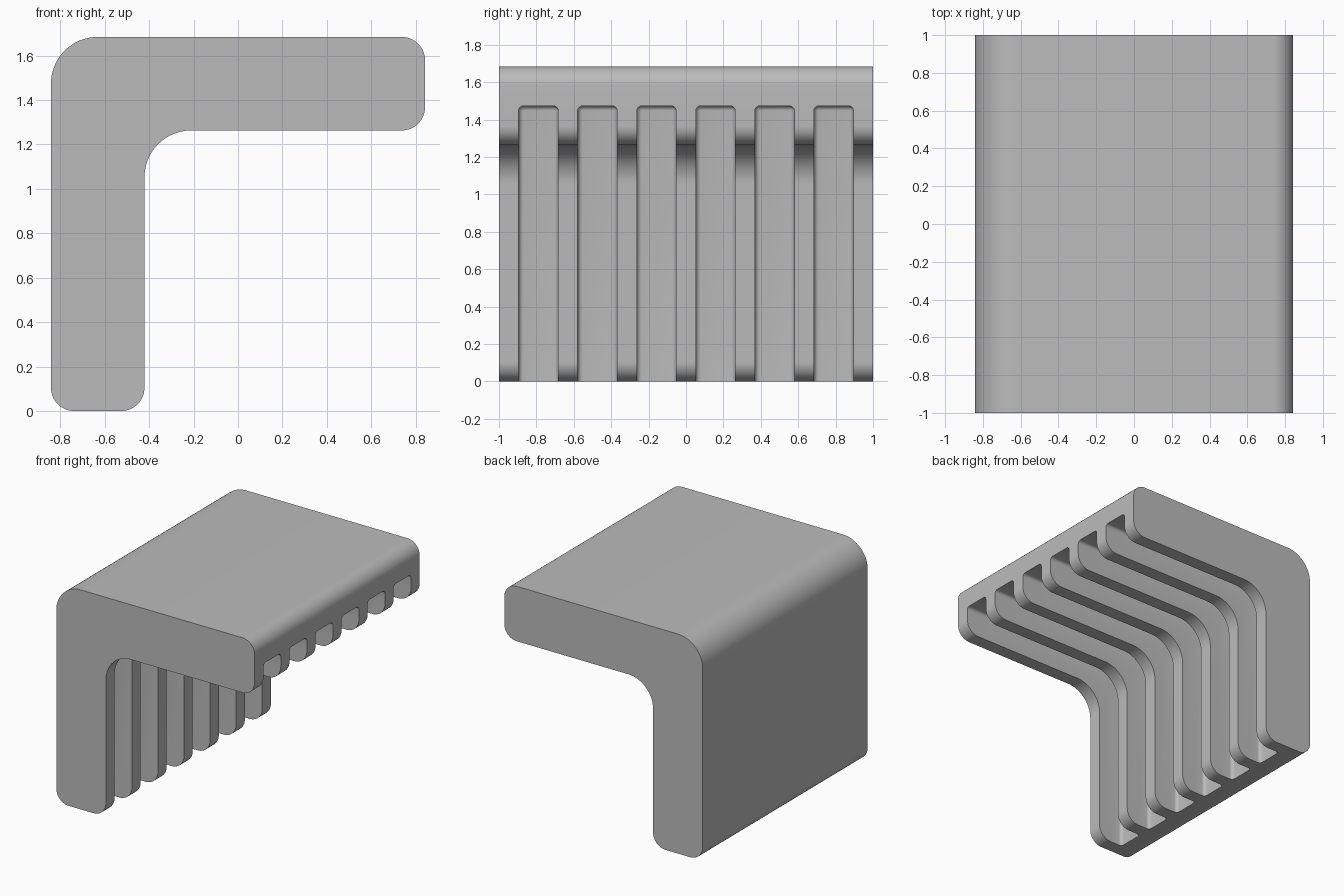
import bpy, bmesh
from math import sin, cos, radians
from mathutils import Matrix

if "Cube" in bpy.data.objects:
    bpy.data.objects.remove(bpy.data.objects["Cube"])

U = 2 / 19            # module: 7 ribs of 1 unit, 6 grooves of 2 units


def arc(cx, cz, r, a0, a1, n=16):
    """Points along a corner arc in the xz plane, in module units."""
    return [((cx + r * cos(radians(a0 + (a1 - a0) * i / n))) * U,
             (cz + r * sin(radians(a0 + (a1 - a0) * i / n))) * U)
            for i in range(n + 1)]


def make_object(name, bm):
    bmesh.ops.recalc_face_normals(bm, faces=bm.faces)
    mesh = bpy.data.meshes.new(name)
    bm.to_mesh(mesh)
    bm.free()
    obj = bpy.data.objects.new(name, mesh)
    bpy.context.collection.objects.link(obj)
    return obj


# Rounded L-shaped profile, extruded along y
profile = (arc(-7, 1, 1, 180, 270) + arc(-5, 1, 1, 270, 360)
           + arc(-2, 10, 2, 180, 90)
           + arc(7, 13, 1, -90, 0) + arc(7, 15, 1, 0, 90)
           + arc(-6, 14, 2, 90, 180))
bm = bmesh.new()
face = bm.faces.new([bm.verts.new((x, -1, z)) for x, z in profile])
side = bmesh.ops.extrude_face_region(bm, geom=[face])["geom"]
bmesh.ops.translate(bm, vec=(0, 2, 0),
                    verts=[v for v in side if isinstance(v, bmesh.types.BMVert)])
bracket = make_object("ribbed_bracket", bm)

# Mid-grey material
grey = bpy.data.materials.new("mid_grey")
grey.diffuse_color = (0.5, 0.5, 0.5, 1)
grey.use_nodes = True
grey.node_tree.nodes["Principled BSDF"].inputs["Base Color"].default_value = grey.diffuse_color
bracket.data.materials.append(grey)

# Six soft-edged groove cutters, leaving seven ribs on the inner side
bm = bmesh.new()
for i in range(6):
    y = (i - 2.5) * 3 * U
    m = Matrix.Translation((2 * U, y, 6 * U)) @ Matrix.Diagonal((16 * U, 2 * U, 16 * U, 1))
    bmesh.ops.create_cube(bm, size=1, matrix=m)
bmesh.ops.bevel(bm, geom=bm.edges[:], offset=0.25 * U, segments=5,
                profile=0.5, affect='EDGES')
cutter = make_object("groove_cutter", bm)
cutter.hide_render = True
cutter.data.materials.append(grey)

# Cut the grooves and smooth the rounded edges
mod = bracket.modifiers.new("grooves", 'BOOLEAN')
mod.operation = 'DIFFERENCE'
mod.solver = 'EXACT'
mod.object = cutter
bpy.context.view_layer.objects.active = bracket
bpy.ops.object.select_all(action='DESELECT')
bracket.select_set(True)
bpy.ops.object.modifier_apply(modifier=mod.name)
bpy.data.objects.remove(cutter)
bpy.ops.object.shade_smooth_by_angle(angle=radians(30))
